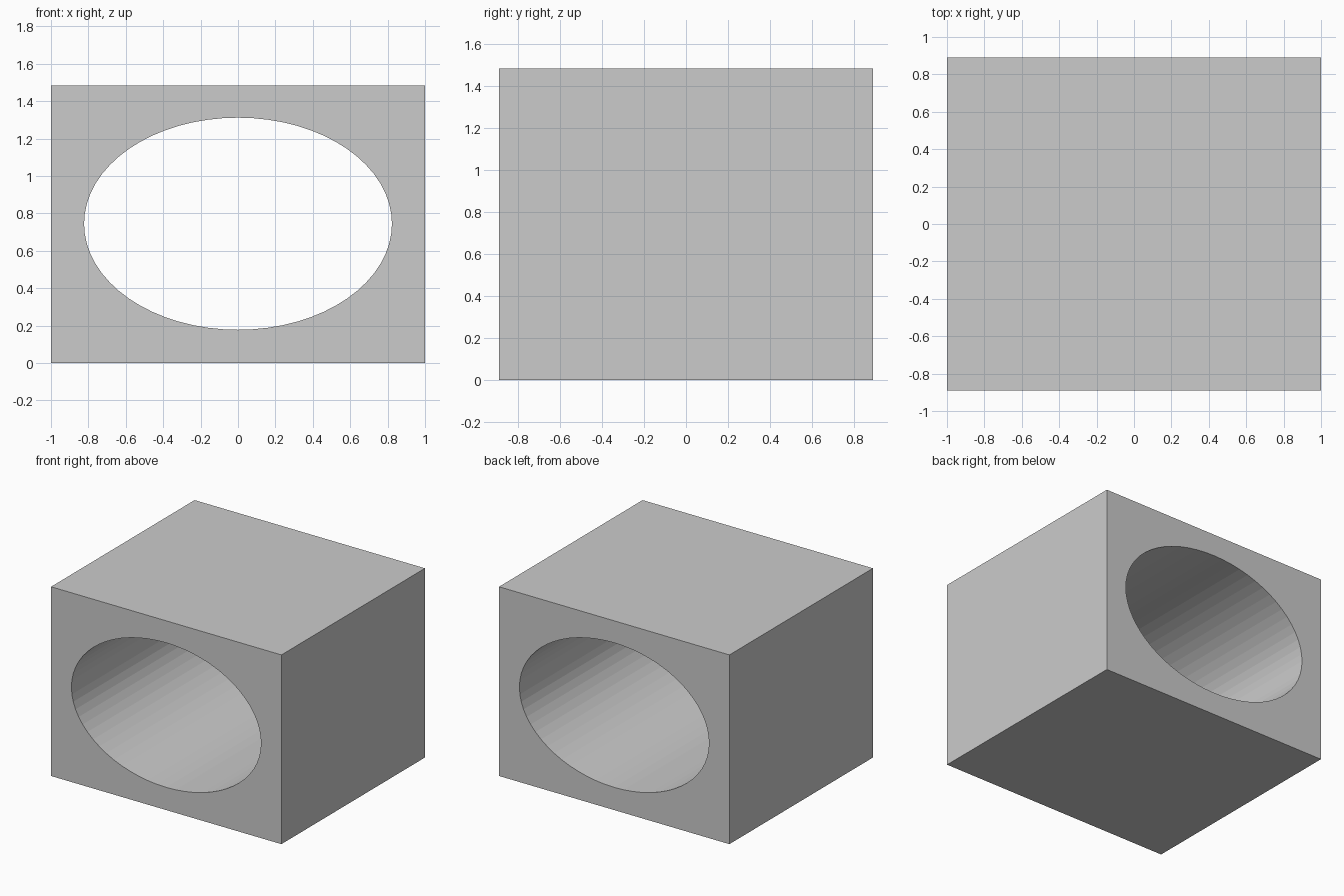
import bpy

if "Cube" in bpy.data.objects:
    bpy.data.objects.remove(bpy.data.objects["Cube"])

W, D, H = 2.0, 1.78, 1.485      # block size
RX, RZ = 0.823, 0.567           # oval tunnel radii
CZ = 0.745                      # tunnel centre height

# Solid block
bpy.ops.mesh.primitive_cube_add(size=1, location=(0, 0, H / 2))
block = bpy.context.object
block.name = "tunnel_block"
block.scale = (W, D, H)
bpy.ops.object.transform_apply(location=True, rotation=True, scale=True)

# Oval cutter running front to back
bpy.ops.mesh.primitive_cylinder_add(vertices=64, radius=1, depth=D + 0.4,
                                    rotation=(1.5707963, 0, 0))
cutter = bpy.context.object
cutter.name = "oval_cutter"
bpy.ops.object.transform_apply(location=False, rotation=True, scale=False)
cutter.scale = (RX, 1, RZ)
cutter.location = (0, 0, CZ)
bpy.ops.object.transform_apply(location=True, rotation=True, scale=True)

# Cut the tunnel, then drop the helper
cut = block.modifiers.new("oval_tunnel", 'BOOLEAN')
cut.operation = 'DIFFERENCE'
cut.solver = 'EXACT'
cut.object = cutter
bpy.ops.object.select_all(action='DESELECT')
bpy.context.view_layer.objects.active = block
block.select_set(True)
bpy.ops.object.modifier_apply(modifier=cut.name)
bpy.data.objects.remove(cutter, do_unlink=True)
